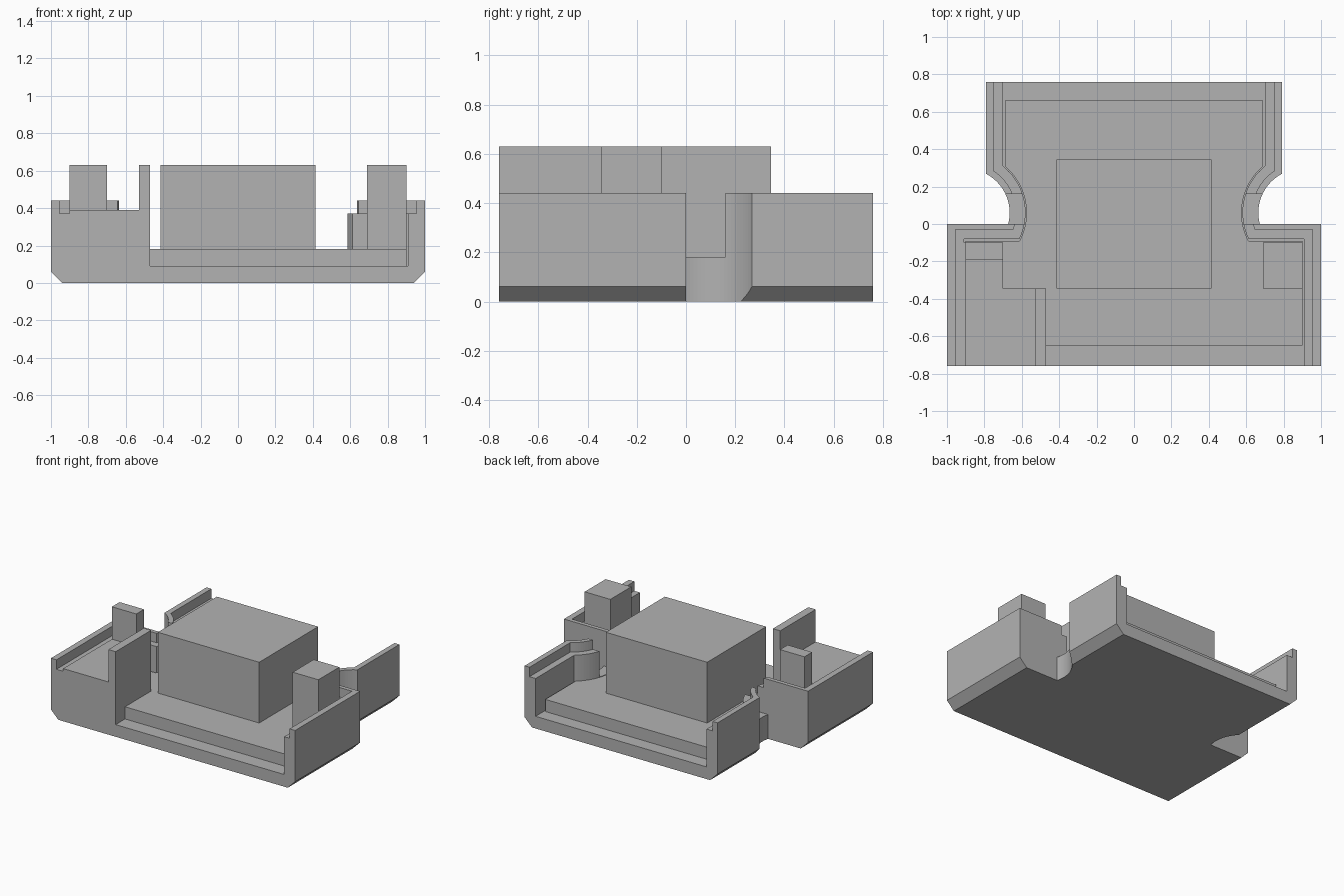
import bpy, bmesh, math

cube = bpy.data.objects.get("Cube")
if cube:
    bpy.data.objects.remove(cube, do_unlink=True)

grey = bpy.data.materials.new("plain_grey")
grey.use_nodes = True
grey.diffuse_color = (0.45, 0.45, 0.45, 1)
grey.node_tree.nodes["Principled BSDF"].inputs["Base Color"].default_value = (0.45, 0.45, 0.45, 1)

NOTCH = (0.9, 0.06)  # centre of the round bite in each side


def prism(name, points, z0, z1):
    """Extrude a plan outline from z0 to z1."""
    bm = bmesh.new()
    face = bm.faces.new([bm.verts.new((x, y, z0)) for x, y in points])
    top = bmesh.ops.extrude_face_region(bm, geom=[face])["geom"]
    for v in top:
        if isinstance(v, bmesh.types.BMVert):
            v.co.z = z1
    bmesh.ops.recalc_face_normals(bm, faces=bm.faces)
    mesh = bpy.data.meshes.new(name)
    bm.to_mesh(mesh)
    bm.free()
    mesh.materials.append(grey)
    ob = bpy.data.objects.new(name, mesh)
    bpy.context.collection.objects.link(ob)
    return ob


def box(name, x0, x1, y0, y1, z0, z1):
    return prism(name, [(x0, y0), (x1, y0), (x1, y1), (x0, y1)], z0, z1)


def tray(front_x, back_x, radius, front_y, shoulder_y, back_y, steps=20):
    """Wide front, narrower back and a concave arc joining them, mirrored."""
    cx, cy = NOTCH
    a0 = math.pi + math.asin((cy - shoulder_y) / radius)
    a1 = math.acos((back_x - cx) / radius)
    half = [(front_x, front_y), (front_x, shoulder_y)]
    for i in range(steps + 1):
        a = a0 + (a1 - a0) * i / steps
        half.append((cx + radius * math.cos(a), cy + radius * math.sin(a)))
    half.append((back_x, back_y))
    return half + [(-x, y) for x, y in reversed(half)]


def cut(target, cutter):
    cutter.hide_render = True
    cutter.hide_viewport = True
    cutter.display_type = 'WIRE'
    mod = target.modifiers.new(cutter.name, 'BOOLEAN')
    mod.operation = 'DIFFERENCE'
    mod.solver = 'EXACT'
    mod.object = cutter


# Open tray with stepped walls
shell = prism("tray_shell", tray(1, 0.79, 0.235, -0.76, 0, 0.76), 0, 0.44)
cut(shell, prism("cavity_cutter", tray(0.91, 0.70, 0.32, -0.9, -0.08, 0.9), 0.09, 0.6))
cut(shell, prism("lip_cutter", tray(0.955, 0.75, 0.27, -0.9, -0.03, 0.9), 0.37, 0.6))

for side, s in (("left", 1), ("right", -1)):
    # Gap in the curved wall
    x0, x1 = sorted((0.5 * s, 0.72 * s))
    cut(shell, box(side + "_gap_cutter", x0, x1, 0, 0.16, 0.18, 0.6))
    # Chamfers along the lower side edges
    for part, x, y0, y1 in (("front", 1, -0.9, 0.05), ("back", 0.79, 0.1, 0.9)):
        wedge = box(f"{side}_{part}_chamfer_cutter", -0.1, 0.1, y0, y1, -0.1, 0.1)
        for v in wedge.data.vertices:
            u, w = v.co.x, v.co.z
            # turn the box so one face lies on the sloping chamfer plane
            v.co.x = s * (x + 0.0405 + (u + w) * 0.7071)
            v.co.z = -0.0405 + 0.06 - 0.06 + (w - u) * 0.7071
        bm = bmesh.new()
        bm.from_mesh(wedge.data)
        bmesh.ops.recalc_face_normals(bm, faces=bm.faces)
        bm.to_mesh(wedge.data)
        bm.free()
        cut(shell, wedge)

# Raised floor plate and central block
prism("floor_plate", tray(0.90, 0.69, 0.325, -0.65, -0.09, 0.66), 0.08, 0.18)
box("central_block", -0.415, 0.415, -0.345, 0.345, 0.17, 0.63)

# Right side platform, divider wall and posts
prism("side_platform", [(-0.90, -0.76), (-0.50, -0.76), (-0.50, -0.345),
                        (-0.70, -0.345), (-0.70, -0.10), (-0.90, -0.10)], 0.085, 0.39)
box("platform_edge_fill", -0.92, -0.89, -0.76, -0.10, 0.085, 0.37)
box("divider_wall_base", -0.53, -0.47, -0.76, -0.345, 0.085, 0.63)
box("right_post", -0.90, -0.70, -0.19, -0.10, 0.38, 0.63)
box("left_post", 0.69, 0.90, -0.345, -0.10, 0.17, 0.63)
